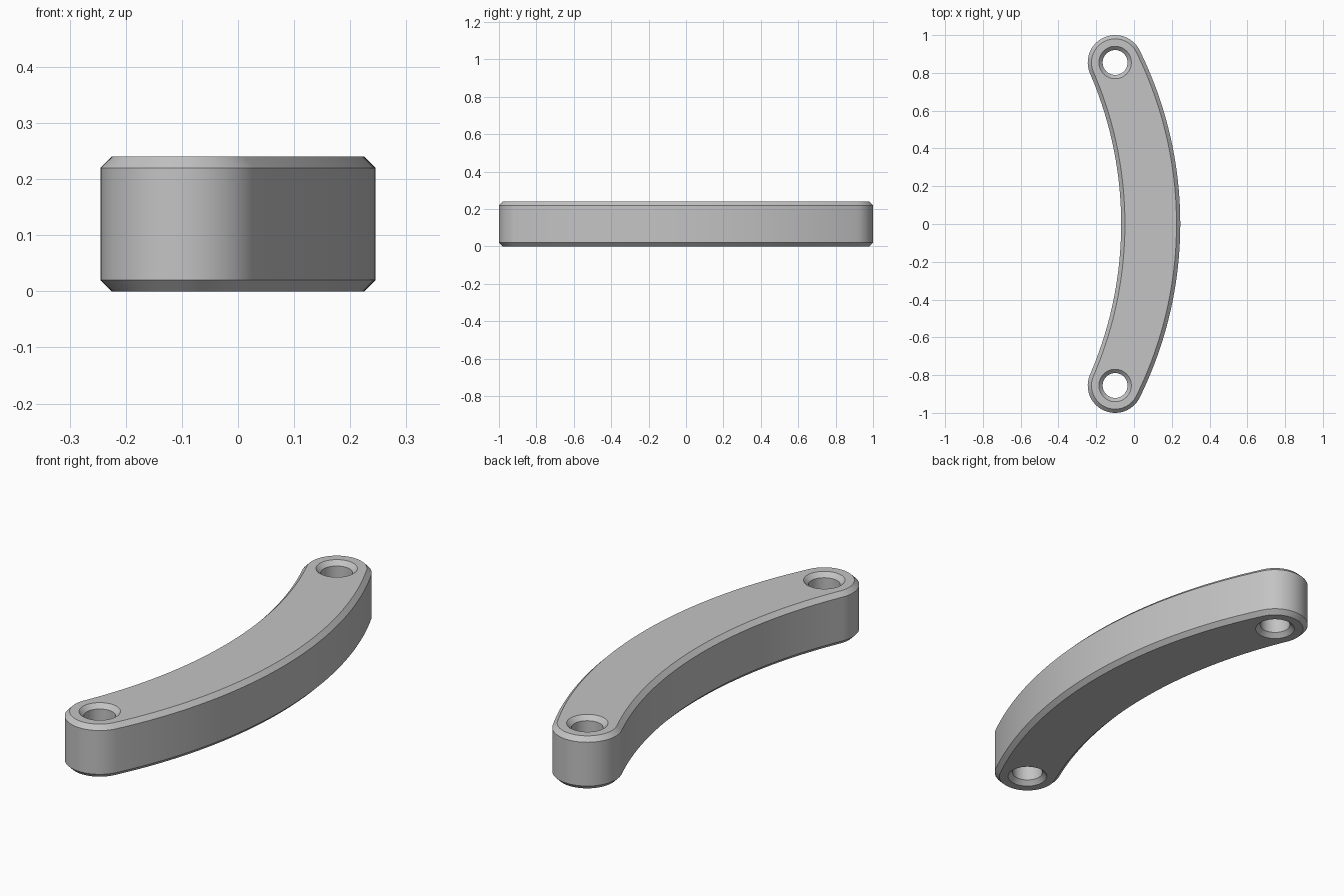
import bpy, bmesh
from math import atan2, cos, sin, pi, radians

cube = bpy.data.objects.get("Cube")
if cube:
    bpy.data.objects.remove(cube)

HEIGHT, CHAMFER = 0.24, 0.02
END_X, END_Y, END_R = -0.10, 0.855, 0.145   # rounded ends, concentric with the holes
HOLE_R = 0.066
OUTER_X, INNER_X = 0.245, -0.068            # edges of the bar at mid length


def tangent_centre(edge, r):
    """x of the centre of an arc through (edge, 0) that is tangent to both ends."""
    k = edge - r
    return (k * k - END_X ** 2 - END_Y ** 2) / (2 * (k - END_X))


def arc(cx, cy, r, start, end, steps):
    return [(cx + r * cos(start + (end - start) * i / steps),
             cy + r * sin(start + (end - start) * i / steps)) for i in range(steps)]


def outline(inset):
    """Closed outline of the curved bar, moved inwards by inset."""
    co, ci = tangent_centre(OUTER_X, END_R), tangent_centre(INNER_X, -END_R)
    a, b = atan2(END_Y, END_X - co), atan2(END_Y, END_X - ci)
    r = END_R - inset
    return (arc(co, 0, OUTER_X - co - inset, -a, a, 48)
            + arc(END_X, END_Y, r, a, b + pi, 32)
            + arc(ci, 0, INNER_X - ci + inset, b, -b, 48)
            + arc(END_X, -END_Y, r, -b - pi, -a, 32))


def hole(y):
    return lambda inset: arc(END_X, y, HOLE_R + inset, 0, 2 * pi, 48)


# Walls: each contour is stacked through both chamfers
bm = bmesh.new()
levels = [(0, CHAMFER), (CHAMFER, 0), (HEIGHT - CHAMFER, 0), (HEIGHT, CHAMFER)]
bottom_edges, top_edges = [], []
for contour in (outline, hole(END_Y), hole(-END_Y)):
    rings = [[bm.verts.new((x, y, z)) for x, y in contour(inset)] for z, inset in levels]
    n = len(rings[0])
    for low, high in zip(rings, rings[1:]):
        for i in range(n):
            j = (i + 1) % n
            bm.faces.new((low[i], low[j], high[j], high[i]))
    for ring, edges in ((rings[0], bottom_edges), (rings[-1], top_edges)):
        edges += [bm.edges.get((ring[i], ring[(i + 1) % n])) for i in range(n)]

# Flat top and bottom with the holes left open
for edges, up in ((bottom_edges, -1), (top_edges, 1)):
    bmesh.ops.triangle_fill(bm, use_beauty=True, use_dissolve=False,
                            edges=edges, normal=(0, 0, up))
bmesh.ops.recalc_face_normals(bm, faces=bm.faces)

mesh = bpy.data.meshes.new("curved_link_bar")
bm.to_mesh(mesh)
bm.free()
bar = bpy.data.objects.new("curved_link_bar", mesh)
bpy.context.collection.objects.link(bar)

# Plain grey
grey = bpy.data.materials.new("light_grey")
grey.use_nodes = True
colour = (0.55, 0.55, 0.55, 1)
grey.diffuse_color = colour
grey.node_tree.nodes["Principled BSDF"].inputs["Base Color"].default_value = colour
mesh.materials.append(grey)

# Smooth walls, sharp chamfer edges
bpy.ops.object.select_all(action="DESELECT")
bar.select_set(True)
bpy.context.view_layer.objects.active = bar
bpy.ops.object.shade_smooth_by_angle(angle=radians(30))
